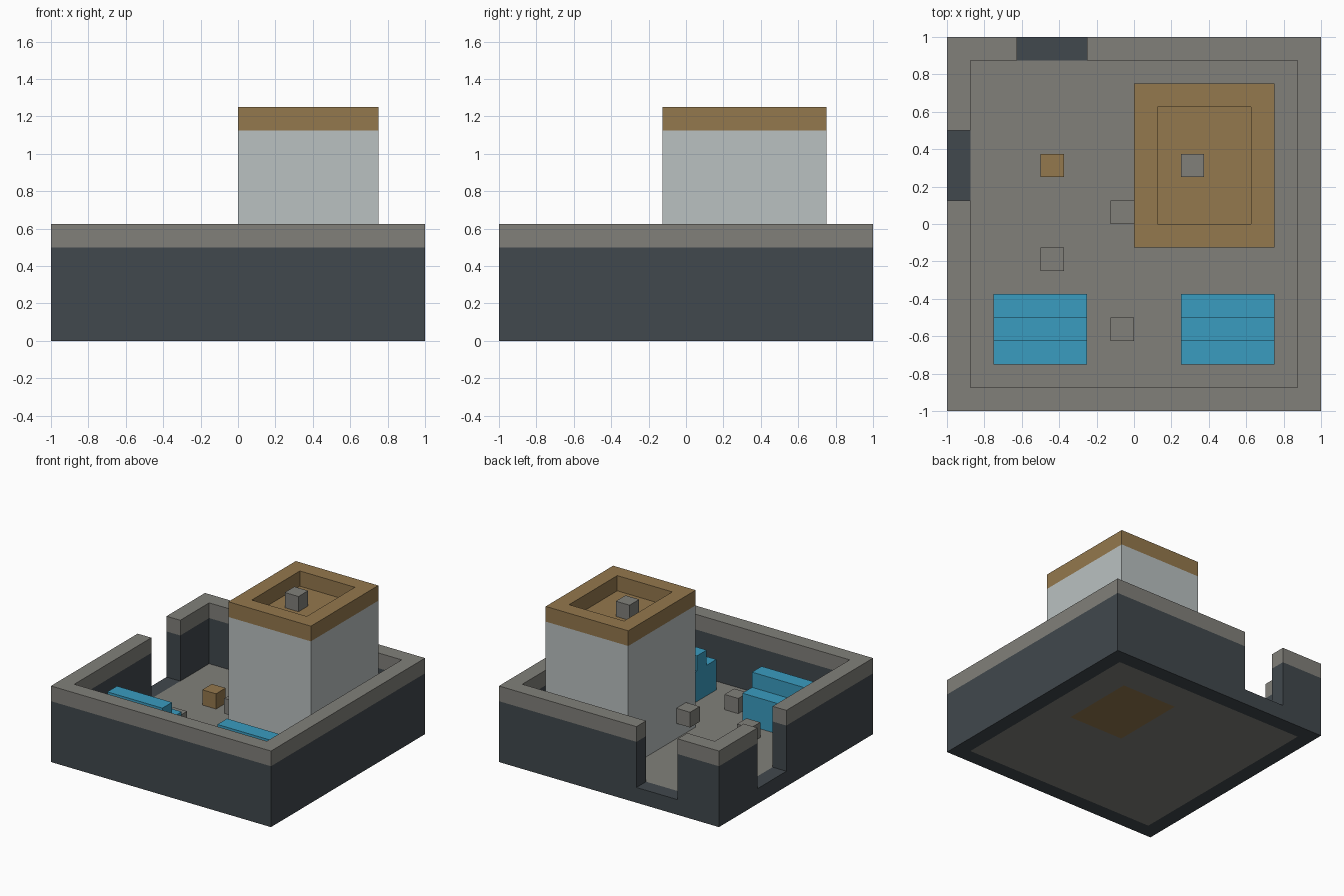
import bpy
import bmesh
from mathutils import Vector

U = 0.125  # one building block; all sizes below are counted in blocks

if "Cube" in bpy.data.objects:
    bpy.data.objects.remove(bpy.data.objects["Cube"], do_unlink=True)


def make_material(name, hex_code):
    def linear(c):
        return c / 12.92 if c <= 0.04045 else ((c + 0.055) / 1.055) ** 2.4
    rgb = [linear(int(hex_code[i:i + 2], 16) / 255) for i in (0, 2, 4)]
    mat = bpy.data.materials.new(name)
    mat.use_nodes = True
    mat.diffuse_color = (*rgb, 1)
    mat.node_tree.nodes["Principled BSDF"].inputs["Base Color"].default_value = (*rgb, 1)
    return mat


STONE = make_material("warm grey stone", "81807A")
SLATE = make_material("dark slate", "41484D")
PLASTER = make_material("pale plaster", "BAC1C1")
WOOD = make_material("brown wood", "94784D")
BLUE = make_material("bright blue", "3A9CC0")


def finish(name, bm, *mats):
    bmesh.ops.recalc_face_normals(bm, faces=bm.faces)
    mesh = bpy.data.meshes.new(name)
    bm.to_mesh(mesh)
    bm.free()
    for mat in mats:
        mesh.materials.append(mat)
    obj = bpy.data.objects.new(name, mesh)
    bpy.context.collection.objects.link(obj)
    return obj


def rect(x0, y0, x1, y1):
    return [(x0, y0), (x1, y0), (x1, y1), (x0, y1)]


def prism(name, outline, levels, *mats, hole=None):
    """Extrude an outline through the levels, one material per storey."""
    bm = bmesh.new()
    loops = [outline] + ([hole] if hole else [])
    rows = [[[bm.verts.new(Vector((x, y, z)) * U) for x, y in loop]
             for loop in loops] for z in levels]
    for storey in range(len(levels) - 1):
        for low, high in zip(rows[storey], rows[storey + 1]):
            for i in range(len(low)):
                j = (i + 1) % len(low)
                face = bm.faces.new((low[i], low[j], high[j], high[i]))
                face.material_index = storey
    for row, index in ((rows[0], 0), (rows[-1], len(mats) - 1)):
        if hole:
            for i in range(len(outline)):
                j = (i + 1) % len(outline)
                face = bm.faces.new((row[0][i], row[0][j], row[1][j], row[1][i]))
                face.material_index = index
        else:
            bm.faces.new(row[0]).material_index = index
    return finish(name, bm, *mats)


def block(name, x, y, z, mat):
    return prism(name, rect(x, y, x + 1, y + 1), (z, z + 1), mat)


# Ground: slate border, stone floor, wooden floor inside the tower
yard = rect(-7, -7, 7, 7)
room = rect(1, 0, 5, 5)
prism("wall_footing", rect(-8, -8, 8, 8), (0, 1), SLATE, hole=yard)
prism("yard_floor", yard, (0, 1), STONE, hole=room)
prism("tower_floor", room, (0, 1), WOOD)

# Perimeter wall with a gateway in the back and one in the right side
long_wall = [(-2, 8), (8, 8), (8, -8), (-8, -8), (-8, 1),
             (-7, 1), (-7, -7), (7, -7), (7, 7), (-2, 7)]
corner_wall = [(-8, 4), (-8, 8), (-5, 8), (-5, 7), (-7, 7), (-7, 4)]
prism("perimeter_wall", long_wall, (1, 4, 5), SLATE, STONE)
prism("corner_wall", corner_wall, (1, 4, 5), SLATE, STONE)

# Hollow tower with a wooden parapet and a sunken roof
prism("tower_walls", rect(0, -1, 6, 6), (1, 9, 10), PLASTER, WOOD, hole=room)
prism("tower_roof", room, (8, 9), WOOD)
# Timber lining of the parapet
block("roof_block", 2, 2, 9, STONE)

# Small blocks in the yard and on the tower side
block("wooden_block", -4, 2, 1, WOOD)
block("yard_block_left", -4, -2, 1, STONE)
block("yard_block_front", -1, -5, 1, STONE)
block("tower_side_block", -1, 0, 2, STONE)

# Pair of blue stepped benches, raised along the middle
profile = [(-6, 1), (-3, 1), (-3, 3), (-4, 3), (-4, 4), (-5, 4), (-5, 3), (-6, 3)]
for side, x in (("right", -6), ("left", 2)):
    bm = bmesh.new()
    face = bm.faces.new([bm.verts.new(Vector((x, y, z)) * U) for y, z in profile])
    extruded = bmesh.ops.extrude_face_region(bm, geom=[face], use_keep_orig=True)
    moved = [v for v in extruded["geom"] if isinstance(v, bmesh.types.BMVert)]
    bmesh.ops.translate(bm, verts=moved, vec=(4 * U, 0, 0))
    finish("stepped_bench_" + side, bm, BLUE)
